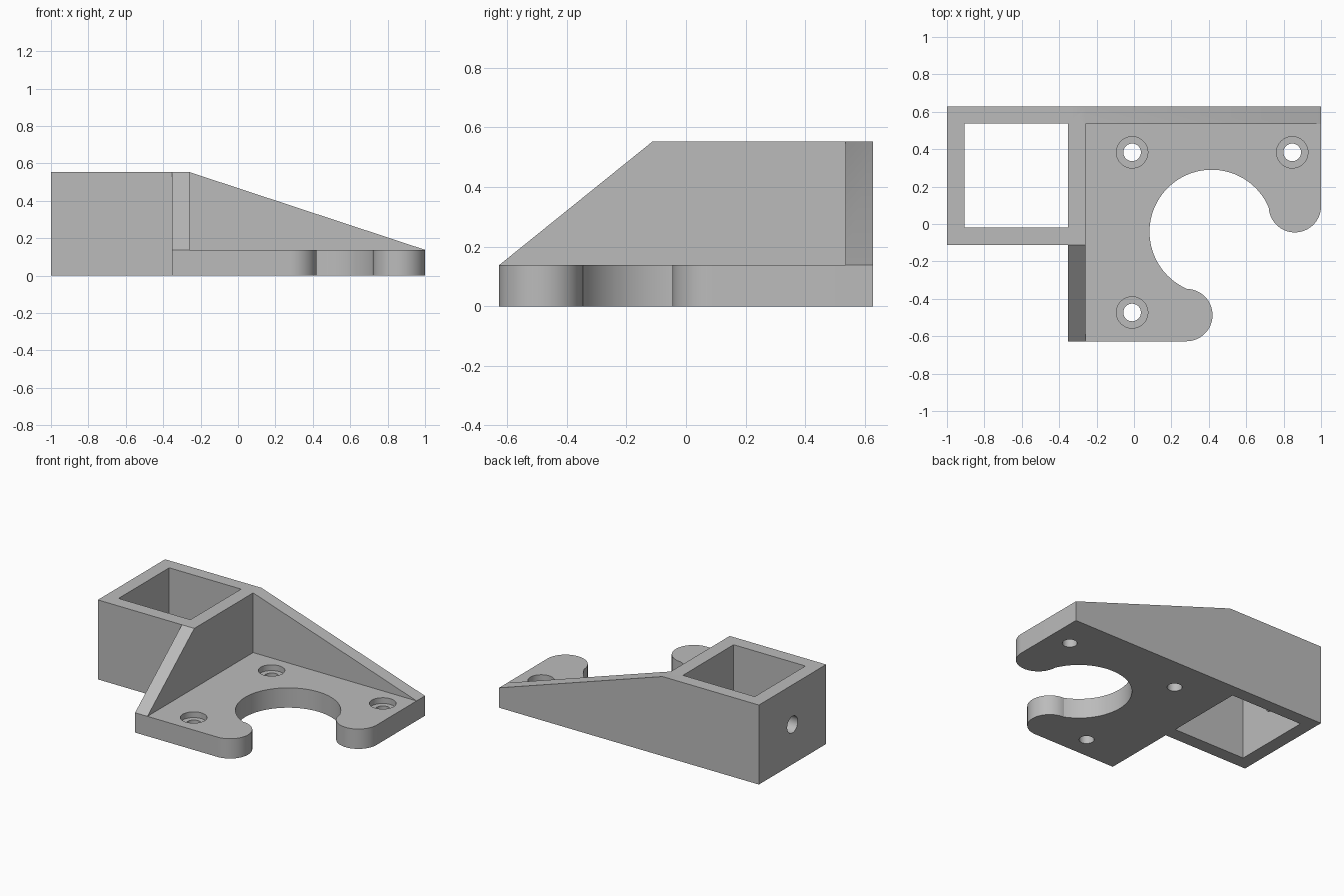
import bpy
import bmesh
import math
from mathutils import Matrix, Vector

old = bpy.data.objects.get("Cube")
if old:
    bpy.data.objects.remove(old, do_unlink=True)

# Shared dimensions
BACK, FRONT = 0.627, -0.627
HEIGHT, PLATE = 0.553, 0.138
WALL_IN, WALL_OUT = -0.353, -0.258
BOX_FRONT = -0.112
RIB_FACE = 0.535

grey = bpy.data.materials.new("light_grey")
grey.use_nodes = True
colour = (0.5, 0.5, 0.5, 1)
grey.diffuse_color = colour
grey.node_tree.nodes["Principled BSDF"].inputs["Base Color"].default_value = colour


def finish(name, bm):
    bmesh.ops.recalc_face_normals(bm, faces=bm.faces)
    mesh = bpy.data.meshes.new(name)
    bm.to_mesh(mesh)
    bm.free()
    mesh.materials.append(grey)
    obj = bpy.data.objects.new(name, mesh)
    bpy.context.collection.objects.link(obj)
    return obj


def prism(name, points, depth):
    """Extrude a closed 3D outline along the depth vector."""
    bm = bmesh.new()
    face = bm.faces.new([bm.verts.new(p) for p in points])
    result = bmesh.ops.extrude_face_region(bm, geom=[face], use_keep_orig=True)
    moved = [v for v in result["geom"] if isinstance(v, bmesh.types.BMVert)]
    bmesh.ops.translate(bm, verts=moved, vec=Vector(depth))
    return finish(name, bm)


def block(name, x0, x1, y0, y1, z0, z1):
    outline = [(x0, y0, z0), (x1, y0, z0), (x1, y1, z0), (x0, y1, z0)]
    return prism(name, outline, (0, 0, z1 - z0))


def cylinder(name, centre, radius, depth, turn=0):
    bm = bmesh.new()
    bmesh.ops.create_cone(
        bm, cap_ends=True, segments=48, radius1=radius, radius2=radius, depth=depth,
        matrix=Matrix.Translation(centre) @ Matrix.Rotation(turn, 4, "Y"))
    return finish(name, bm)


def arc(cx, cy, radius, start, end, steps):
    angles = [math.radians(start + (end - start) * i / steps) for i in range(steps + 1)]
    return [(cx + radius * math.cos(a), cy + radius * math.sin(a), 0) for a in angles]


def combine(target, tool, operation):
    mod = target.modifiers.new(operation.lower(), "BOOLEAN")
    mod.operation = operation
    mod.solver = "EXACT"
    mod.object = tool
    bpy.context.view_layer.objects.active = target
    bpy.ops.object.modifier_apply(modifier=mod.name)
    bpy.data.objects.remove(tool, do_unlink=True)


# Base plate: round bay between two rounded arms
outline = [(1, BACK, 0), (WALL_IN, BACK, 0), (WALL_IN, FRONT, 0)]
outline += arc(0.28, -0.487, 0.14, -90, 90, 32)
outline += arc(0.415, -0.042, 0.332, -114, -336, 72)
outline += arc(0.86, 0.095, 0.14, 180, 360, 32)
bracket = prism("mounting_bracket", outline, (0, 0, PLATE))

# Square socket block
combine(bracket, block("socket", -1, WALL_OUT, BOX_FRONT, BACK, 0, HEIGHT), "UNION")

# Sloping back rib
back = [(WALL_IN, 0), (1, 0), (1, PLATE), (WALL_OUT, HEIGHT), (WALL_IN, HEIGHT)]
rib = prism("back_rib", [(x, RIB_FACE, z) for x, z in back], (0, BACK - RIB_FACE, 0))
combine(bracket, rib, "UNION")

# Sloping side rib
side = [(BACK, 0), (FRONT, 0), (FRONT, PLATE), (BOX_FRONT, HEIGHT), (BACK, HEIGHT)]
rib = prism("side_rib", [(WALL_IN, y, z) for y, z in side], (WALL_OUT - WALL_IN, 0, 0))
combine(bracket, rib, "UNION")

# Socket opening and its cross hole in the outer wall
combine(bracket, block("opening", -0.906, WALL_IN, -0.019, 0.538, -0.1, 0.7), "DIFFERENCE")
cross = cylinder("cross_hole", (-0.95, 0.258, HEIGHT / 2), 0.058, 0.3, math.pi / 2)
combine(bracket, cross, "DIFFERENCE")

# Counterbored screw holes
for x, y in [(-0.01, 0.383), (0.846, 0.383), (-0.01, -0.473)]:
    combine(bracket, cylinder("screw_hole", (x, y, 0.05), 0.047, 0.4), "DIFFERENCE")
    combine(bracket, cylinder("counterbore", (x, y, PLATE + 0.06), 0.084, 0.2), "DIFFERENCE")

# Smooth curved walls, crisp edges
bpy.ops.object.select_all(action="DESELECT")
bracket.select_set(True)
bpy.context.view_layer.objects.active = bracket
bpy.ops.object.shade_smooth_by_angle(angle=math.radians(30))
